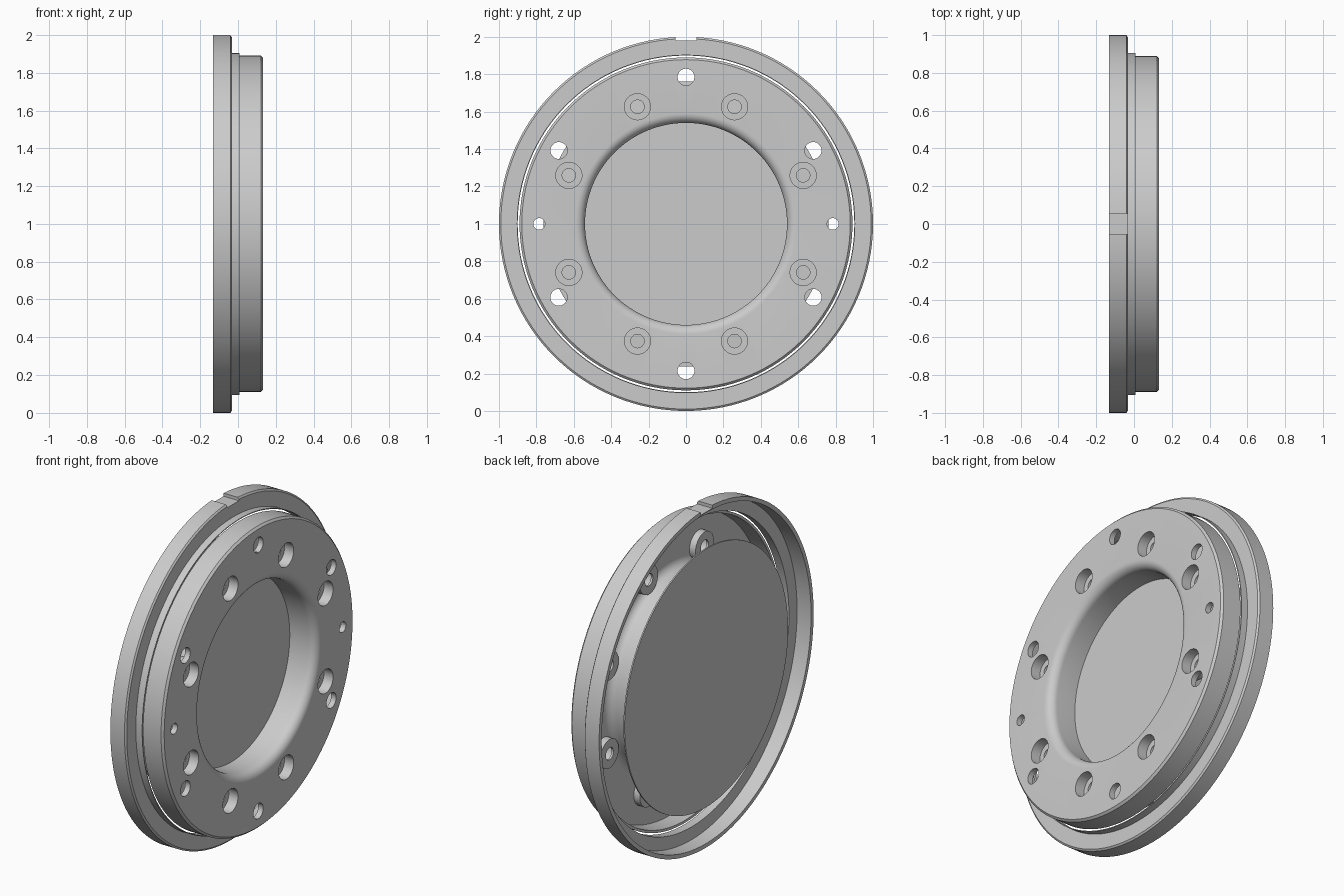
import bpy, bmesh, math
from mathutils import Matrix, Vector

default = bpy.data.objects.get("Cube")
if default:
    bpy.data.objects.remove(default, do_unlink=True)

grey = bpy.data.materials.new("plain_grey")
grey.use_nodes = True
GREY = (0.6, 0.6, 0.6, 1)
grey.diffuse_color = GREY
grey.node_tree.nodes["Principled BSDF"].inputs["Base Color"].default_value = GREY

CENTRE = Vector((0, 0, 1))


def finish(name, bm):
    """Turn a bmesh into a named object with the shared material."""
    bmesh.ops.recalc_face_normals(bm, faces=bm.faces)
    mesh = bpy.data.meshes.new(name)
    bm.to_mesh(mesh)
    bm.free()
    mesh.materials.append(grey)
    obj = bpy.data.objects.new(name, mesh)
    bpy.context.collection.objects.link(obj)
    return obj


def lathe(name, profile, steps=128):
    """Spin a closed (x, radius) profile around the model's x axis."""
    bm = bmesh.new()
    verts = [bm.verts.new((x, 0, 1 + r)) for x, r in profile]
    edges = [bm.edges.new((a, b)) for a, b in zip(verts, verts[1:] + verts[:1])]
    bmesh.ops.spin(bm, geom=verts + edges, cent=CENTRE, axis=(1, 0, 0),
                   angle=math.tau, steps=steps, use_merge=True)
    bmesh.ops.remove_doubles(bm, verts=bm.verts, dist=1e-5)
    return finish(name, bm)


def rods(name, spots, radius, x0, x1):
    """Cylinders along x at a list of (y, z) spots."""
    bm = bmesh.new()
    for y, z in spots:
        place = Matrix.Translation(((x0 + x1) / 2, y, z)) @ Matrix.Rotation(math.pi / 2, 4, 'Y')
        bmesh.ops.create_cone(bm, cap_ends=True, segments=32, radius1=radius,
                              radius2=radius, depth=x1 - x0, matrix=place)
    return finish(name, bm)


def ring(count, radius, start=0.0):
    angles = [math.radians(start) + math.tau * i / count for i in range(count)]
    return [(radius * math.cos(a), 1 + radius * math.sin(a)) for a in angles]


def arc(x, r, radius):
    """Quarter round from the front face into a cylinder wall."""
    angles = [math.pi / 2 * i / 8 for i in range(8, -1, -1)]
    return [(x + radius * math.sin(a), r - radius * math.cos(a)) for a in angles]


def combine(obj, other, operation):
    """Apply a boolean and discard the helper."""
    other.hide_render = True
    mod = obj.modifiers.new("cut", 'BOOLEAN')
    mod.object, mod.operation, mod.solver = other, operation, 'EXACT'
    graph = bpy.context.evaluated_depsgraph_get()
    obj.data = bpy.data.meshes.new_from_object(obj.evaluated_get(graph))
    obj.modifiers.clear()
    bpy.data.objects.remove(other, do_unlink=True)


# Outer flange with a hollow back and a thin collar
flange = lathe("outer_flange", [
    (-0.133, 1.0), (-0.041, 1.0), (-0.033, 0.99), (-0.033, 0.905), (0.008, 0.905),
    (0.008, 0.9), (-0.042, 0.9), (-0.042, 0.976), (-0.133, 0.976)])

# Locating notch in the top of the flange
bm = bmesh.new()
bmesh.ops.create_cube(bm, size=1, matrix=Matrix.Translation((-0.08, 0, 2.03))
                      @ Matrix.Diagonal((0.2, 0.11, 0.1, 1)))
combine(flange, finish("notch_cutter", bm), 'DIFFERENCE')

# Drum shell: rim, front plate, rounded mouth of the dish and back disc
drum = lathe("drum_and_dish", [
    (0.004, 0.89), (0.121, 0.89), (0.133, 0.878)] + arc(0.083, 0.59, 0.05) + [
    (-0.04, 0.54), (-0.04, 0), (-0.133, 0), (-0.133, 0.762), (-0.125, 0.762),
    (-0.115, 0.58)] + arc(0.05, 0.63, 0.05)[::-1] + [
    (0.1, 0.87), (0.004, 0.875)])

# Bosses behind the front plate, with stepped bores
bolt_spots = ring(8, 0.678, 22.5)
combine(drum, rods("bosses", bolt_spots, 0.085, 0.06, 0.115), 'UNION')
combine(drum, rods("counterbores", bolt_spots, 0.07, 0.073, 0.2), 'DIFFERENCE')
combine(drum, rods("bores", bolt_spots, 0.036, 0.0, 0.1), 'DIFFERENCE')

# Through holes near the rim: six large and two small
combine(drum, rods("large_holes", ring(6, 0.785, 30), 0.045, 0.0, 0.2), 'DIFFERENCE')
combine(drum, rods("pin_holes", ring(2, 0.785), 0.031, 0.0, 0.2), 'DIFFERENCE')

for obj in (flange, drum):
    bpy.ops.object.select_all(action='DESELECT')
    obj.select_set(True)
    bpy.context.view_layer.objects.active = obj
    bpy.ops.object.shade_smooth_by_angle(angle=math.radians(30))
